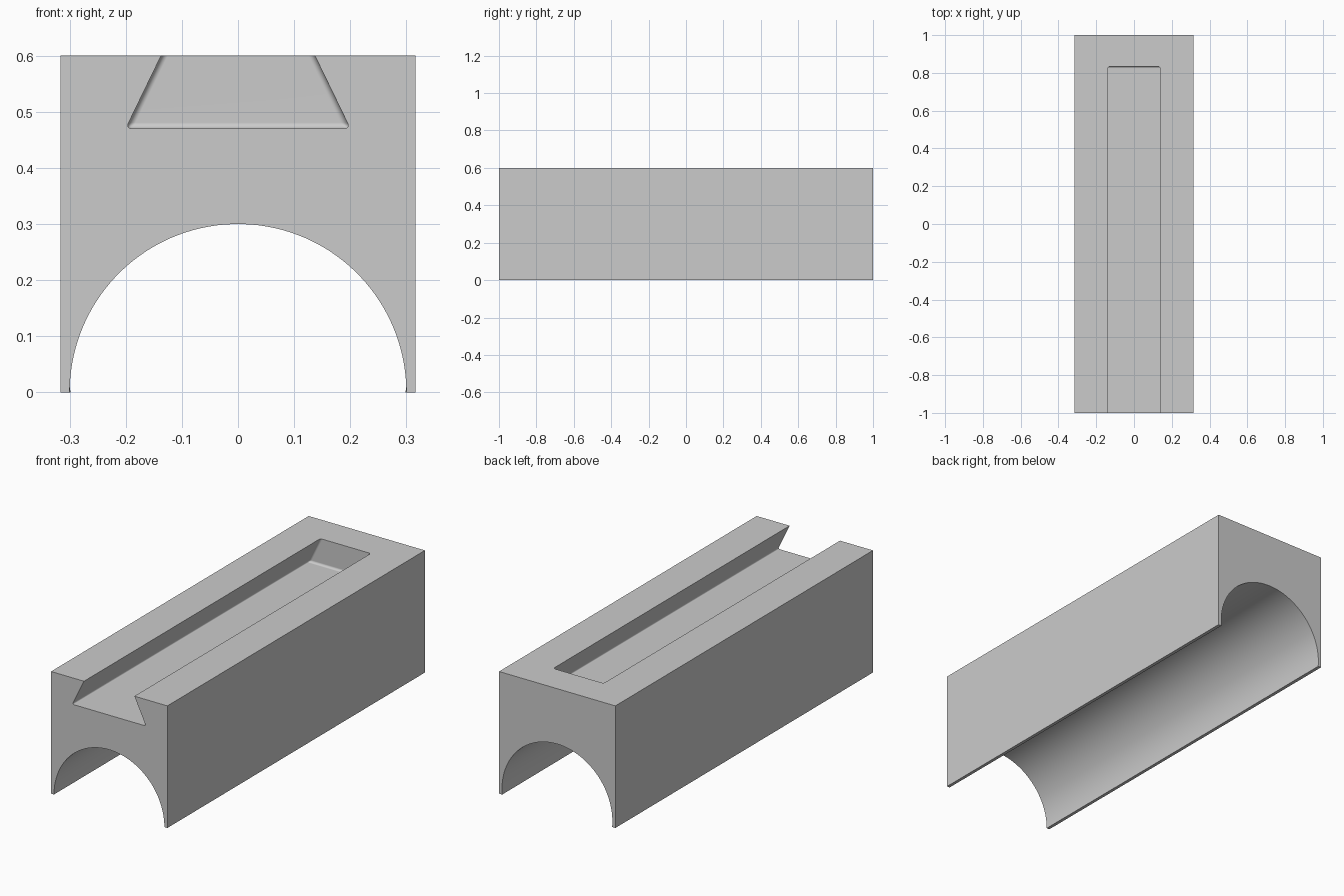
import bpy, bmesh, math
from mathutils import Vector

if "Cube" in bpy.data.objects:
    bpy.data.objects.remove(bpy.data.objects["Cube"])

HALF_WIDTH, HALF_LENGTH, HEIGHT = 0.316, 1.0, 0.6
ARCH_RADIUS, ARCH_STEPS, ARCH_RISE = 0.3, 128, 0.028
SLOT_FLOOR, SLOT_END, SLOT_MOUTH, SLOT_SLOPE = 0.47, 0.835, 0.137, 0.485
FILLET, OVERSHOOT = 0.011, 0.1

grey = bpy.data.materials.new("plain grey")
grey.use_nodes = True
colour = (0.6, 0.6, 0.6, 1)
grey.diffuse_color = colour
grey.node_tree.nodes["Principled BSDF"].inputs["Base Color"].default_value = colour


def extrude_profile(name, points, y_start, y_end, slope=0, fillet=None):
    """Sweep an x-z outline along y, optionally climbing or rounding edges."""
    bm = bmesh.new()
    face = bm.faces.new([bm.verts.new((x, y_start, z)) for x, z in points])
    swept = bmesh.ops.extrude_face_region(bm, geom=[face])["geom"]
    verts = [g for g in swept if isinstance(g, bmesh.types.BMVert)]
    length = y_end - y_start
    bmesh.ops.translate(bm, verts=verts, vec=Vector((0, length, length * slope)))
    bmesh.ops.recalc_face_normals(bm, faces=bm.faces)
    if fillet:
        edges = [e for e in bm.edges if fillet(e)]
        bmesh.ops.bevel(bm, geom=edges, offset=FILLET, segments=6,
                        profile=0.5, affect='EDGES')
    mesh = bpy.data.meshes.new(name)
    bm.to_mesh(mesh)
    bm.free()
    mesh.materials.append(grey)
    obj = bpy.data.objects.new(name, mesh)
    bpy.context.collection.objects.link(obj)
    return obj


def subtract(target, cutter):
    cutter.hide_render = True
    cut = target.modifiers.new(cutter.name, 'BOOLEAN')
    cut.operation = 'DIFFERENCE'
    cut.solver = 'EXACT'
    cut.object = cutter
    bpy.context.view_layer.objects.active = target
    target.select_set(True)
    bpy.ops.object.modifier_apply(modifier=cut.name)
    bpy.data.objects.remove(cutter)


# Solid block
block = extrude_profile("channel_block",
                        [(-HALF_WIDTH, 0), (-HALF_WIDTH, HEIGHT),
                         (HALF_WIDTH, HEIGHT), (HALF_WIDTH, 0)],
                        -HALF_LENGTH, HALF_LENGTH)

# Round channel along the underside, climbing gently towards the back
climb = ARCH_RISE / (2 * HALF_LENGTH)
circle = []
for i in range(ARCH_STEPS):
    a = math.tau * (i + 0.5) / ARCH_STEPS
    circle.append((ARCH_RADIUS * math.cos(a),
                   ARCH_RADIUS * math.sin(a) - OVERSHOOT * climb))
subtract(block, extrude_profile("channel_cutter", circle, -HALF_LENGTH - OVERSHOOT,
                                HALF_LENGTH + OVERSHOOT, slope=climb))


# Dovetail slot, open at the front, with rounded inner edges
def half_at(z):
    return SLOT_MOUTH + SLOT_SLOPE * (HEIGHT - z)


def is_inner_edge(edge):
    ys = [v.co.y for v in edge.verts]
    zs = [v.co.z for v in edge.verts]
    return max(ys) > 0 and min(zs) < HEIGHT


top = HEIGHT + OVERSHOOT
slot = [(-half_at(SLOT_FLOOR), SLOT_FLOOR), (half_at(SLOT_FLOOR), SLOT_FLOOR),
        (half_at(top), top), (-half_at(top), top)]
subtract(block, extrude_profile("slot_cutter", slot, -HALF_LENGTH - OVERSHOOT,
                                SLOT_END, fillet=is_inner_edge))

# Smooth curves, crisp corners and flat faces
bpy.ops.object.shade_smooth_by_angle(angle=math.radians(30))
normals = block.modifiers.new("flat_faces", 'WEIGHTED_NORMAL')
normals.keep_sharp = True
